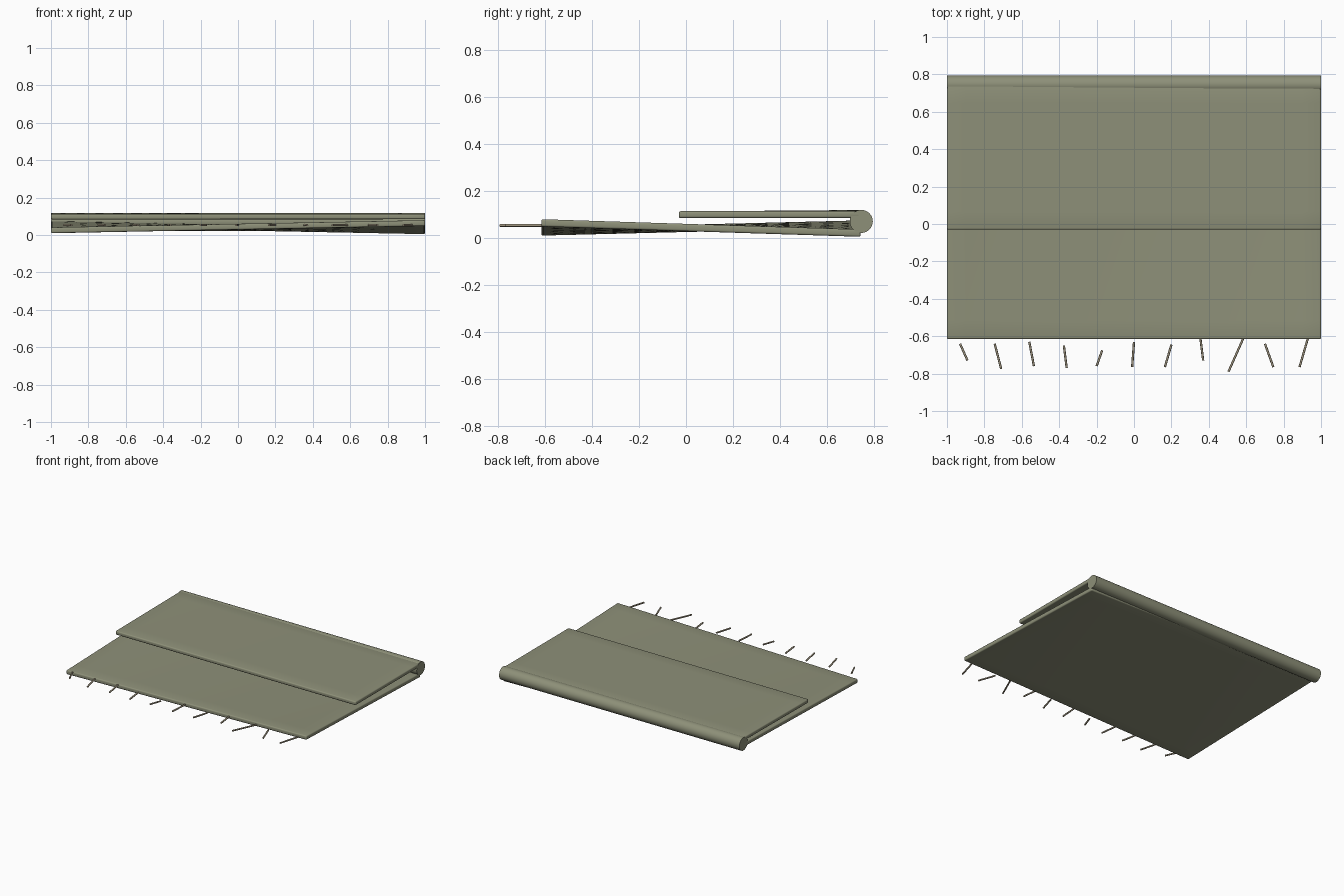
import bpy, bmesh, math
from mathutils import Vector

if "Cube" in bpy.data.objects:
    bpy.data.objects.remove(bpy.data.objects["Cube"])


def material(name, rgb):
    m = bpy.data.materials.new(name)
    m.diffuse_color = (*rgb, 1)
    m.use_nodes = True
    m.node_tree.nodes["Principled BSDF"].inputs["Base Color"].default_value = m.diffuse_color
    return m


CLOTH = material("olive_wool", (0.27, 0.28, 0.19))
THREAD = material("fringe_thread", (0.36, 0.31, 0.22))


def sheet(name, y0, y1, corners, thick, nx=20, ny=14):
    """Thin rounded sheet; corners = centre heights (left front, right front, left back, right back)."""
    bm = bmesh.new()
    bmesh.ops.create_grid(bm, x_segments=nx, y_segments=ny, size=1)
    lf, rf, lb, rb = corners
    for v in bm.verts:
        u, w = (v.co.x + 1) / 2, (v.co.y + 1) / 2
        # heights blend across the sheet to give the gentle twist
        z = (lf * (1 - u) + rf * u) * (1 - w) + (lb * (1 - u) + rb * u) * w
        v.co = (v.co.x, y0 + (y1 - y0) * w, z - thick / 2)
    top = bmesh.ops.extrude_face_region(bm, geom=bm.faces[:])
    for v in (g for g in top["geom"] if isinstance(g, bmesh.types.BMVert)):
        v.co.z += thick
    bmesh.ops.recalc_face_normals(bm, faces=bm.faces[:])
    # soften the rim
    rim = [e for e in bm.edges if e.calc_face_angle(0) > math.radians(60)]
    bmesh.ops.bevel(bm, geom=rim, offset=0.008, segments=3, profile=0.5, affect='EDGES')
    me = bpy.data.meshes.new(name)
    bm.to_mesh(me)
    bm.free()
    me.materials.append(CLOTH)
    me.shade_smooth()
    ob = bpy.data.objects.new(name, me)
    bpy.context.collection.objects.link(ob)


def rod(name, a, b, radius, sides, mat):
    a, b = Vector(a), Vector(b)
    bpy.ops.mesh.primitive_cylinder_add(vertices=sides, radius=radius,
                                        depth=(b - a).length, location=(a + b) / 2)
    ob = bpy.context.object
    ob.rotation_euler = (b - a).to_track_quat('Z', 'Y').to_euler()
    ob.name = name
    ob.data.materials.append(mat)
    bpy.ops.object.shade_smooth_by_angle(angle=math.radians(50))


# Lower layer, upper folded layer and the rolled fold at the back
sheet("lower_layer", -0.615, 0.742, (0.025, 0.064, 0.059, 0.020), 0.031)
sheet("upper_layer", -0.03, 0.742, (0.098, 0.099, 0.104, 0.099), 0.029, ny=8)
rod("back_fold", (-1, 0.745, 0.07), (1, 0.745, 0.07), 0.049, 32, CLOTH)

# Loose fringe along the front edge: inner end x, y then outer end x, y
FRINGE = [(-.93, -.64, -.89, -.73), (-.745, -.64, -.71, -.775), (-.56, -.63, -.535, -.76),
          (-.375, -.65, -.36, -.77), (-.17, -.675, -.2, -.76), (0, -.63, -.01, -.765),
          (.2, -.645, .165, -.765), (.355, -.61, .37, -.73), (.585, -.61, .505, -.79),
          (.70, -.64, .745, -.765), (.93, -.61, .885, -.765)]
for i, (xa, ya, xb, yb) in enumerate(FRINGE):
    rod(f"fringe_{i + 1}", (xa, ya, 0.053), (xb, yb, 0.053), 0.006, 8, THREAD)
